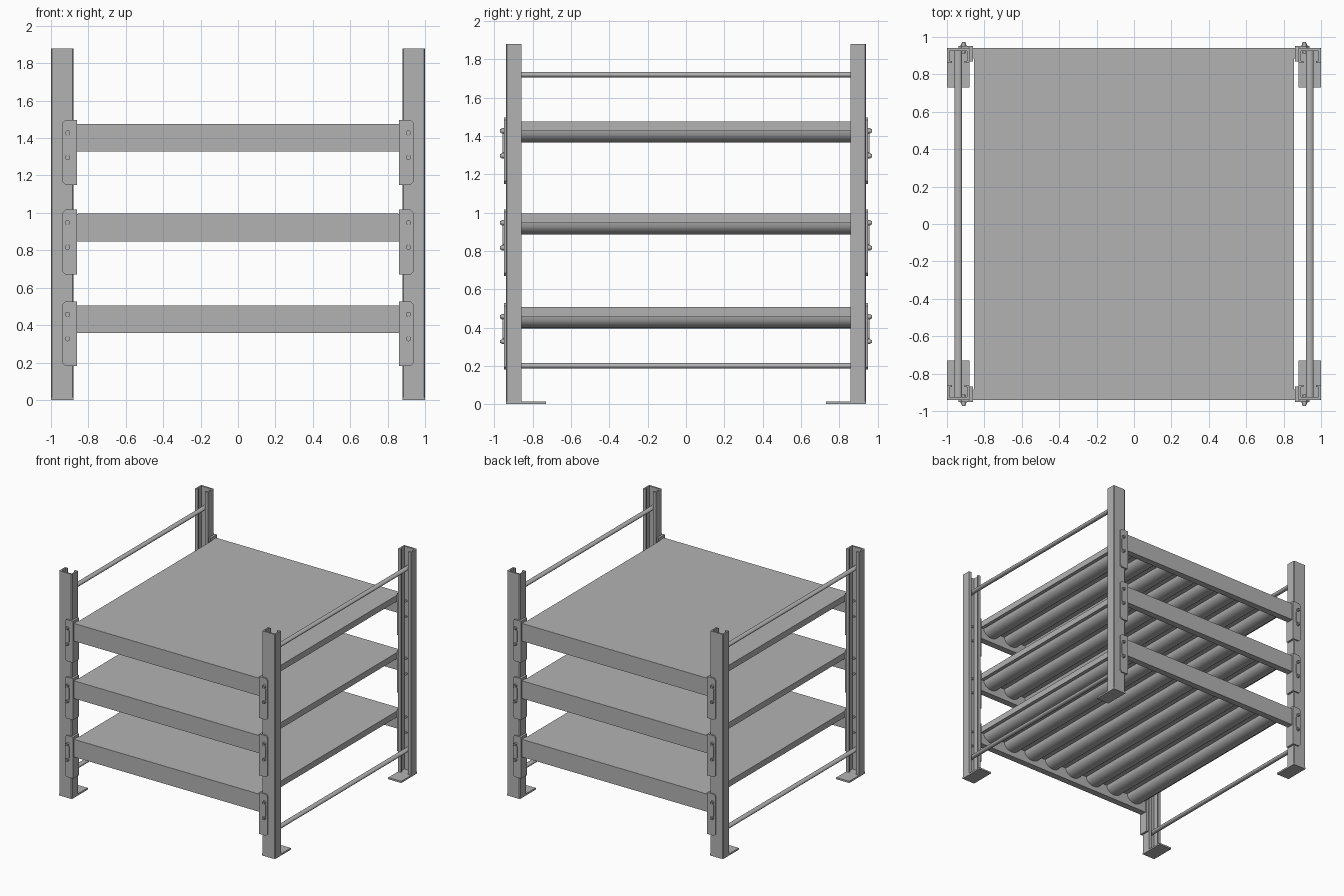
import bpy, bmesh, math
from mathutils import Vector

cube = bpy.data.objects.get("Cube")
if cube:
    bpy.data.objects.remove(cube, do_unlink=True)

steel = bpy.data.materials.new("grey_steel")
steel.use_nodes = True
GREY = (0.45, 0.45, 0.45, 1)
steel.diffuse_color = GREY
steel.node_tree.nodes["Principled BSDF"].inputs["Base Color"].default_value = GREY


def prism(name, outline, axis, start, end, smooth=False):
    """Extrude a 2D outline along an axis; the outline uses the other two axes in order."""
    bm = bmesh.new()

    def place(p):
        co = list(p)
        co.insert("xyz".index(axis), start)
        return Vector(co)

    face = bm.faces.new([bm.verts.new(place(p)) for p in outline])
    shift = Vector([end - start if a == axis else 0 for a in "xyz"])
    new = bmesh.ops.extrude_face_region(bm, geom=[face], use_keep_orig=True)
    moved = [v for v in new["geom"] if isinstance(v, bmesh.types.BMVert)]
    bmesh.ops.translate(bm, verts=moved, vec=shift)
    bmesh.ops.recalc_face_normals(bm, faces=bm.faces)
    mesh = bpy.data.meshes.new(name)
    bm.to_mesh(mesh)
    bm.free()
    mesh.materials.append(steel)
    obj = bpy.data.objects.new(name, mesh)
    bpy.context.collection.objects.link(obj)
    if smooth:
        bpy.ops.object.select_all(action='DESELECT')
        obj.select_set(True)
        bpy.context.view_layer.objects.active = obj
        bpy.ops.object.shade_smooth_by_angle(angle=math.radians(35))
    return obj


def box(name, x, y, z):
    return prism(name, [(x[0], y[0]), (x[1], y[0]), (x[1], y[1]), (x[0], y[1])], "z", *z)


def oval(cx, cy, rx, ry, n=16):
    return [(cx + rx * math.cos(math.tau * i / n), cy + ry * math.sin(math.tau * i / n))
            for i in range(n)]


def rounded_rect(cx, cz, hw, hh, r):
    pts = []
    for i, (sx, sz) in enumerate([(1, 1), (-1, 1), (-1, -1), (1, -1)]):
        for k in range(5):
            a = math.pi / 2 * (i + k / 4)
            pts.append((cx + sx * (hw - r) + r * math.cos(a),
                        cz + sz * (hh - r) + r * math.sin(a)))
    return pts


POST_X, FACE_Y, HEIGHT = 0.94, 0.94, 1.88
SHELF_TOPS = [0.505, 0.995, 1.475]

# Lipped channel section: offset across the post, depth inward from the outer face
half = [(0.054, 0), (0.06, 0.006), (0.06, 0.08), (0.034, 0.08),
        (0.034, 0.068), (0.047, 0.068), (0.047, 0.014)]
channel = half + [(-u, v) for u, v in reversed(half)]

# Corner posts with feet, brackets and bolts
for sx, side in ((1, "left"), (-1, "right")):
    for sy, end in ((-1, "front"), (1, "back")):
        tag = f"{end}_{side}"
        prism(f"post_{tag}", [(sx * (POST_X + u), sy * (FACE_Y - v)) for u, v in channel],
              "z", 0, HEIGHT)
        box(f"foot_plate_{tag}", (sx * 0.88, sx), (sy * 0.73, sy * FACE_Y), (0, 0.014))
        for n, top in enumerate(SHELF_TOPS, 1):
            part = f"{tag}_{n}"
            low, high, c = top - 0.325, top + 0.022, 0.014
            # Bracket front plate with clipped outer corners, and its side flange
            plate = [(0.862, low), (0.937 - c, low), (0.937, low + c),
                     (0.937, high - c), (0.937 - c, high), (0.862, high)]
            prism(f"bracket_plate_{part}", [(sx * x, z) for x, z in plate],
                  "y", sy * FACE_Y, sy * 0.951)
            box(f"bracket_flange_{part}", (sx * 0.862, sx * 0.88),
                (sy * 0.87, sy * FACE_Y), (low, high))
            # Raised locking plate between two bolts
            mid = top - 0.113
            prism(f"lock_plate_{part}", rounded_rect(sx * 0.911, mid, 0.016, 0.052, 0.01),
                  "y", sy * 0.951, sy * 0.957)
            for k, dz in enumerate((-0.065, 0.065)):
                prism(f"bolt_{part}_{k}", oval(sx * 0.911, mid + dz, 0.009, 0.009, 12),
                      "y", sy * 0.912, sy * 0.972, True)
                prism(f"bolt_head_{part}_{k}", oval(sx * 0.911, mid + dz, 0.014, 0.014, 12),
                      "y", sy * 0.951, sy * 0.964, True)

    # Tie rods joining the front and back posts
    for z, level in ((0.2, "lower"), (1.72, "upper")):
        prism(f"tie_rod_{level}_{side}", oval(sx * POST_X, z, 0.021, 0.015),
              "y", -0.928, 0.928, True)

# Shelves: ribbed deck between two beams
DECK, RIBS, ARC = 0.855, 8, 10
pitch = 2 * DECK / RIBS
for n, top in enumerate(SHELF_TOPS, 1):
    section = [(DECK, top + 0.001), (-DECK, top + 0.001)]
    for i in range(RIBS):
        cx = -DECK + pitch * (i + 0.5)
        if i == 0:
            section.append((-DECK, top - 0.05))
        for k in range(ARC + 1):
            a = math.pi * k / ARC
            section.append((cx - 0.076 * math.cos(a), top - 0.05 - 0.06 * math.sin(a)))
    section.append((DECK, top - 0.05))
    prism(f"ribbed_deck_{n}", section, "y", -0.938, 0.938, True)
    for sy, end in ((-1, "front"), (1, "back")):
        box(f"beam_{end}_{n}", (-0.866, 0.866), (sy * 0.885, sy * FACE_Y), (top - 0.147, top))
